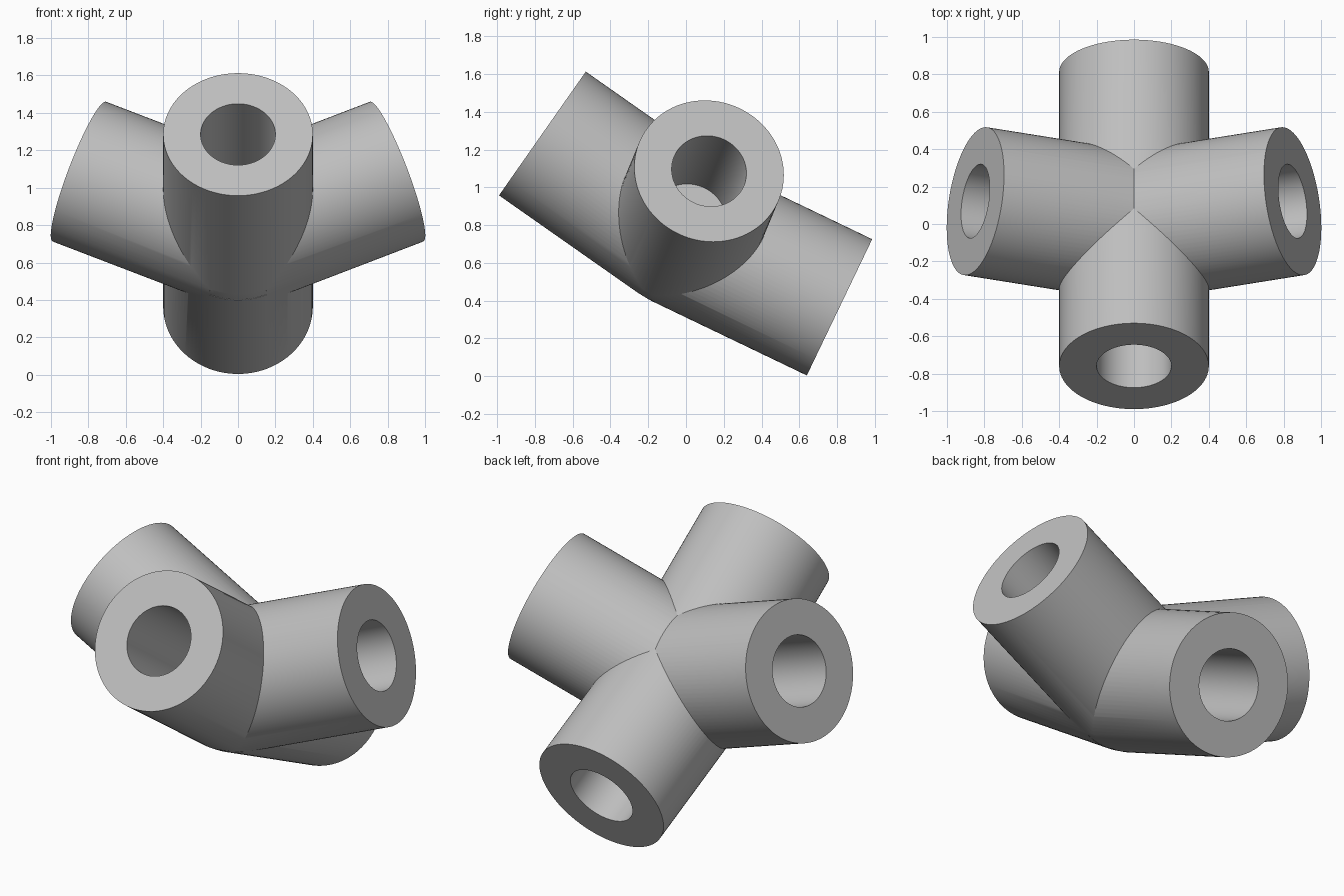
import bpy
import math
from mathutils import Vector

cube = bpy.data.objects.get("Cube")
if cube:
    bpy.data.objects.remove(cube, do_unlink=True)

OUTER, BORE, DEPTH = 0.4, 0.2, 0.72
HUB = Vector((0, -0.013, 0.761))
ENDS = {
    "front_arm": Vector((0, -0.76, 1.285)),
    "back_arm": Vector((0, 0.8125, 0.365)),
    "left_arm": Vector((0.848, 0.122, 1.086)),
    "right_arm": Vector((-0.848, 0.122, 1.086)),
}

grey = bpy.data.materials.new("plain grey")
grey.use_nodes = True
grey.diffuse_color = (0.52, 0.52, 0.52, 1)
grey.node_tree.nodes["Principled BSDF"].inputs["Base Color"].default_value = grey.diffuse_color


def rod(name, start, end, radius):
    """Cylinder running between two points."""
    axis = end - start
    bpy.ops.mesh.primitive_cylinder_add(
        vertices=96, radius=radius, depth=axis.length, location=(start + end) / 2,
        rotation=axis.to_track_quat("Z", "Y").to_euler())
    obj = bpy.context.object
    obj.name = name
    obj.data.materials.append(grey)
    return obj


def combine(target, tool, operation):
    """Apply an exact boolean and discard the tool."""
    mod = target.modifiers.new(operation.lower(), "BOOLEAN")
    mod.operation, mod.object, mod.solver = operation, tool, "EXACT"
    bpy.context.view_layer.objects.active = target
    bpy.ops.object.modifier_apply(modifier=mod.name)
    bpy.data.objects.remove(tool, do_unlink=True)


# Rounded hub where the arms meet
bpy.ops.mesh.primitive_uv_sphere_add(segments=64, ring_count=32, radius=OUTER - 0.001, location=HUB)
connector = bpy.context.object
connector.name = "four_way_pipe_connector"
connector.data.materials.append(grey)

# Four round arms
for name, end in ENDS.items():
    combine(connector, rod(name, HUB, end, OUTER), "UNION")

# Blind sockets in the arm ends
for name, end in ENDS.items():
    out = (end - HUB).normalized()
    combine(connector, rod(name + "_socket", end - out * DEPTH, end + out * 0.1, BORE), "DIFFERENCE")

bpy.ops.object.select_all(action="DESELECT")
connector.select_set(True)
bpy.context.view_layer.objects.active = connector
bpy.ops.object.shade_smooth_by_angle(angle=math.radians(25))
